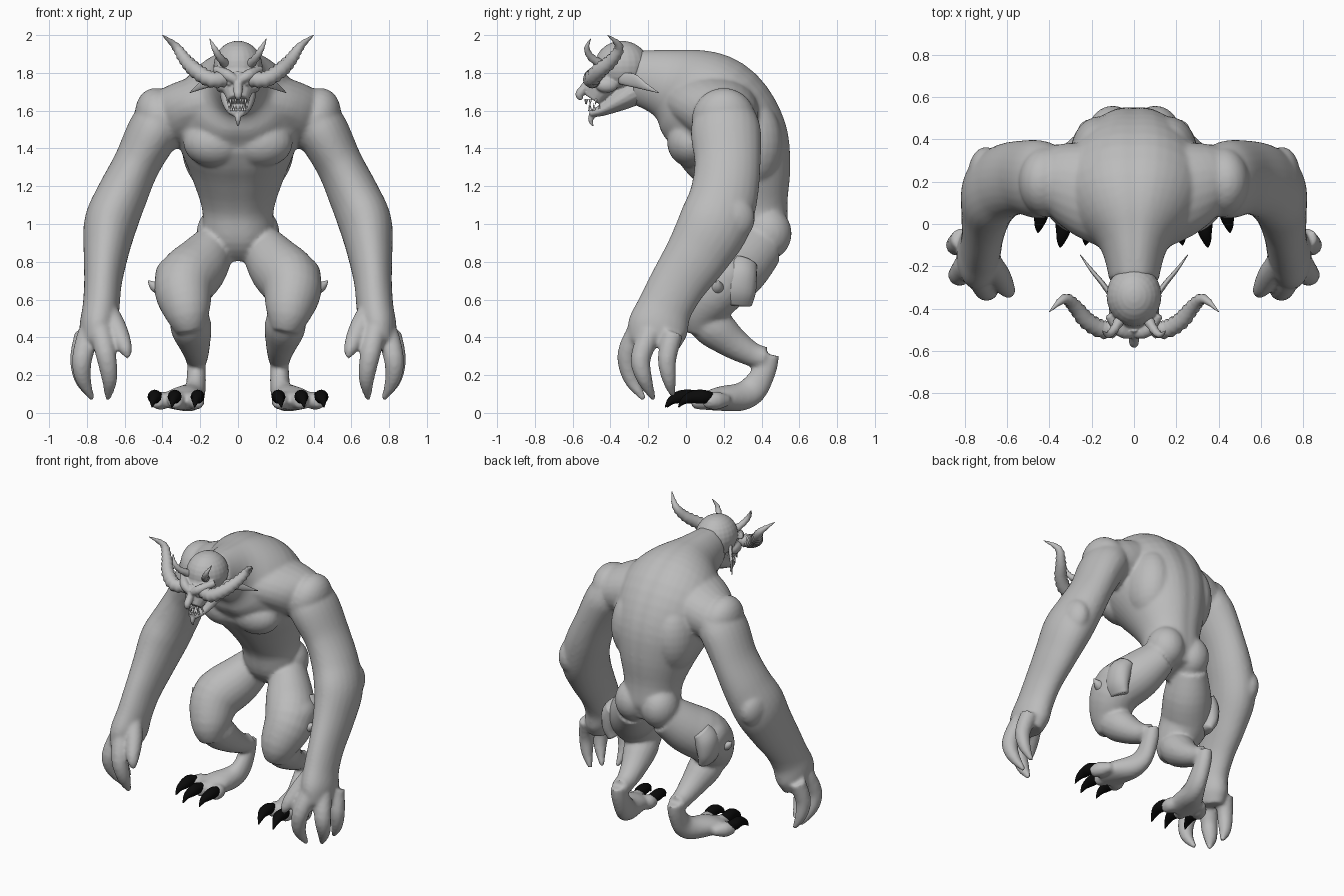
import bpy, bmesh, math
from mathutils import Vector, Matrix

cube = bpy.data.objects.get("Cube")
if cube:
    bpy.data.objects.remove(cube, do_unlink=True)

X, Y, Z = Vector((1, 0, 0)), Vector((0, 1, 0)), Vector((0, 0, 1))


def material(name, rgb):
    mat = bpy.data.materials.new(name)
    mat.use_nodes = True
    mat.diffuse_color = (*rgb, 1)
    for node in mat.node_tree.nodes:
        if node.type == 'BSDF_PRINCIPLED':
            node.inputs["Base Color"].default_value = (*rgb, 1)
    return mat


skin = material("grey skin", (.5, .5, .5))
black = material("black claw", (.003, .003, .003))
ivory = material("pale tooth", (.75, .75, .75))


def spline(pts, steps):
    """Smooth curve through points of position plus two radii."""
    pts = [Vector(p if len(p) == 5 else (*p, p[3])) for p in pts]
    out = []
    for i in range(len(pts) - 1):
        a, b, c = pts[max(i - 1, 0)], pts[i], pts[i + 1]
        d = pts[min(i + 2, len(pts) - 1)]
        for k in range(steps):
            t = k / steps
            out.append(b + (c - a) * (t / 2) + (a * 2 - b * 5 + c * 4 - d) * (t * t / 2)
                       + (b * 3 - a - c * 3 + d) * (t ** 3 / 2))
    return out + [pts[-1]]


def loft(bm, pts, ref=X, both=True, sides=16, steps=4, rib=0, groove=0):
    """Tube of elliptical rings; both adds the mirrored twin."""
    fine = spline(pts, steps)
    centres = [Vector(p[:3]) for p in fine]
    for s in ((1, -1) if both else (1,)):
        rings = []
        for j, p in enumerate(fine):
            t = (centres[min(j + 1, len(fine) - 1)] - centres[max(j - 1, 0)]).normalized()
            u = (ref - t * ref.dot(t)).normalized()
            v = t.cross(u)
            swell = 1 + rib * (-1) ** j
            ra, rb = max(p[3], .002) * swell, max(p[4], .002) * swell
            ring = []
            for k in range(sides):
                a = math.tau * k / sides
                dent = 1 - groove * math.exp(-(math.cos(a) * 6) ** 2)
                co = centres[j] + u * ra * math.cos(a) + v * rb * math.sin(a) * dent
                ring.append(bm.verts.new((co.x * s, co.y, co.z)))
            rings.append(ring)
        for low, high in zip(rings, rings[1:]):
            for k in range(sides):
                n = (k + 1) % sides
                bm.faces.new((low[k], low[n], high[n], high[k]))
        bm.faces.new(rings[0])
        bm.faces.new(rings[-1])


def blob(bm, centre, radii, both=True, tilt=0, axis='X'):
    for s in ((1, -1) if both else (1,)):
        turn = tilt if axis == 'X' else tilt * s
        place = Matrix.Translation((centre[0] * s, centre[1], centre[2]))
        bmesh.ops.create_uvsphere(bm, u_segments=24, v_segments=14, radius=1,
                                  matrix=place @ Matrix.Rotation(turn, 4, axis)
                                  @ Matrix.Diagonal((*radii, 1)))


def finish(name, bm, mat, voxel=0, relax=5):
    bmesh.ops.recalc_face_normals(bm, faces=bm.faces)
    mesh = bpy.data.meshes.new(name)
    bm.to_mesh(mesh)
    bm.free()
    mesh.materials.append(mat)
    for face in mesh.polygons:
        face.use_smooth = True
    obj = bpy.data.objects.new(name, mesh)
    bpy.context.collection.objects.link(obj)
    if voxel:
        fuse = obj.modifiers.new("fuse", 'REMESH')
        fuse.mode = 'VOXEL'
        fuse.voxel_size = voxel
        fuse.use_smooth_shade = True
        soften = obj.modifiers.new("soften", 'SMOOTH')
        soften.factor = .5
        soften.iterations = relax


# Torso and neck, hunched forward
body = bmesh.new()
loft(body, [(0, .41, .83, .09, .1), (0, .38, .93, .18, .165), (0, .36, 1.08, .19, .185),
            (0, .32, 1.25, .245, .25), (0, .255, 1.42, .31, .305), (0, .15, 1.59, .35, .31),
            (0, .01, 1.69, .27, .265), (0, -.11, 1.745, .16, .19), (0, -.27, 1.78, .115, .145)],
     both=False, sides=40, groove=.04)
# Shoulder girdle running from the neck to the upper arm
loft(body, [(.04, .1, 1.65, .17, .24), (.2, .16, 1.62, .165, .23), (.34, .2, 1.57, .16, .185),
            (.45, .2, 1.53, .12, .14)], ref=Z, sides=24)
# Chest, upper arm, back and seat muscles
blob(body, (.12, .03, 1.43), (.17, .13, .13), tilt=-.3)
blob(body, (.41, .2, 1.55), (.13, .17, .175), tilt=.35, axis='Y')
blob(body, (.16, .34, 1.43), (.14, .17, .24))
blob(body, (.1, .43, .95), (.12, .13, .14))

# Arms down to the wrist
loft(body, [(.36, .21, 1.6, .13, .15), (.44, .21, 1.5, .14, .185), (.535, .22, 1.32, .125, .175),
            (.615, .2, 1.15, .135, .18), (.675, .15, 1, .14, .19), (.7, .06, .84, .118, .17),
            (.715, -.04, .69, .1, .15), (.725, -.11, .56, .098, .145),
            (.74, -.15, .45, .1, .16), (.755, -.17, .36, .08, .135)], sides=24, steps=6)
blob(body, (.7, .235, 1.03), (.085, .13, .13), tilt=-.4)

# Thumb and three fingers
loft(body, [(.69, -.17, .54, .055), (.64, -.24, .44, .055), (.6, -.31, .35, .04), (.58, -.33, .29, .014)])
loft(body, [(.73, -.25, .44, .06), (.7, -.31, .31, .054), (.68, -.29, .18, .042), (.69, -.22, .07, .014)])
loft(body, [(.79, -.19, .42, .06), (.825, -.24, .29, .054), (.82, -.22, .18, .042), (.77, -.17, .07, .014)])
loft(body, [(.81, -.07, .42, .055), (.84, -.1, .29, .05), (.83, -.09, .18, .038), (.79, -.07, .09, .014)])

# Crouched legs with a raised heel joint
loft(body, [(.12, .4, .89, .11, .13), (.2, .29, .78, .15, .16), (.285, .17, .68, .16, .165),
            (.27, .08, .54, .125, .13), (.25, .07, .43, .075, .08)], sides=24)
blob(body, (.34, .2, .72), (.1, .13, .11))
loft(body, [(.26, .05, .54, .09), (.25, .14, .46, .11), (.23, .25, .37, .085),
            (.22, .35, .31, .065), (.22, .42, .29, .06)])
loft(body, [(.22, .44, .31, .045, .055), (.22, .42, .23, .05, .06), (.225, .36, .13, .055, .075),
            (.25, .29, .085, .07, .075), (.29, .18, .075, .1, .065), (.31, .09, .06, .11, .045)])

# Toes and their claws: base x, tip x and set-back
claws = bmesh.new()
for base, tip, back in ((.24, .215, 0), (.31, .335, -.01), (.37, .44, .06)):
    mid = (base + tip) / 2
    loft(body, [(base, .17 + back, .065, .025), (mid, .1 + back, .065, .05), (tip, .04 + back, .06, .035)])
    loft(claws, [(mid, .09 + back, .085, .02), (tip, .04 + back, .085, .036),
                 (tip, -.02 + back, .085, .034), (tip + .01, -.07 + back, .065, .02),
                 (tip + .015, -.1 + back, .03, .003)], sides=12)
finish("body", body, skin, voxel=.012, relax=6)
finish("toe_claws", claws, black)

# Ragged skin flaps on the outer thighs
flap = bmesh.new()
loft(flap, [(.33, .31, .8, .05, .07), (.36, .29, .74, .07, .09), (.37, .27, .65, .06, .1),
            (.35, .26, .58, .04, .09)])
loft(flap, [(.38, .16, .66, .05, .05), (.44, .17, .67, .03, .03), (.475, .17, .7, .003)], ref=Y)
finish("thigh_flaps", flap, skin)

# Head: skull, muzzle, nose, brows, cheeks and open jaw
head = bmesh.new()
blob(head, (0, -.34, 1.835), (.13, .145, .135), both=False)
loft(head, [(0, -.38, 1.82, .11, .1), (0, -.44, 1.73, .09, .08), (0, -.49, 1.655, .055, .05)], both=False)
loft(head, [(0, -.49, 1.8, .02), (0, -.53, 1.73, .024), (0, -.565, 1.685, .022), (0, -.55, 1.66, .01)],
     both=False)
loft(head, [(.01, -.52, 1.76, .022), (.06, -.505, 1.79, .03), (.12, -.43, 1.82, .02)], ref=Z)
blob(head, (.045, -.505, 1.745), (.017, .017, .014))
blob(head, (.085, -.42, 1.735), (.035, .06, .04))
loft(head, [(0, -.26, 1.71, .1, .08), (0, -.36, 1.65, .088, .055), (0, -.45, 1.6, .06, .03),
            (0, -.51, 1.585, .03, .02)], both=False)
loft(head, [(0, -.49, 1.59, .02), (0, -.505, 1.55, .014), (0, -.49, 1.515, .004)], both=False)
finish("head", head, skin, voxel=.006, relax=3)

# Pointed ears
ears = bmesh.new()
loft(ears, [(.1, -.35, 1.77, .03, .014), (.15, -.28, 1.76, .036, .012), (.2, -.22, 1.73, .02, .009),
            (.255, -.145, 1.695, .002)], ref=Z)
finish("ears", ears, skin)

# Large ribbed horns and small brow horns
horns = bmesh.new()
loft(horns, [(.06, -.48, 1.77, .04), (.14, -.5, 1.765, .042), (.22, -.46, 1.81, .04),
             (.28, -.39, 1.87, .033), (.33, -.355, 1.94, .022), (.4, -.415, 2, .002)],
     ref=Y, steps=6, rib=.09)
finish("large_horns", horns, skin)
spikes = bmesh.new()
loft(spikes, [(.06, -.44, 1.84, .025), (.095, -.5, 1.88, .02), (.125, -.525, 1.93, .014),
              (.15, -.505, 1.98, .002)], ref=Y, rib=.09)
finish("brow_horns", spikes, skin)

# Teeth along both jaws
teeth = bmesh.new()
for i in range(4):
    x, y = .012 + i * .014, -.53 + i * i * .006
    size = .04 if i == 2 else .028
    loft(teeth, [(x, y, 1.662, .008), (x, y - .003, 1.662 - size, .001)], sides=8)
    loft(teeth, [(x * .9, y + .02, 1.6, .008), (x * .9, y + .017, 1.6 + size, .001)], sides=8)
finish("teeth", teeth, ivory)
